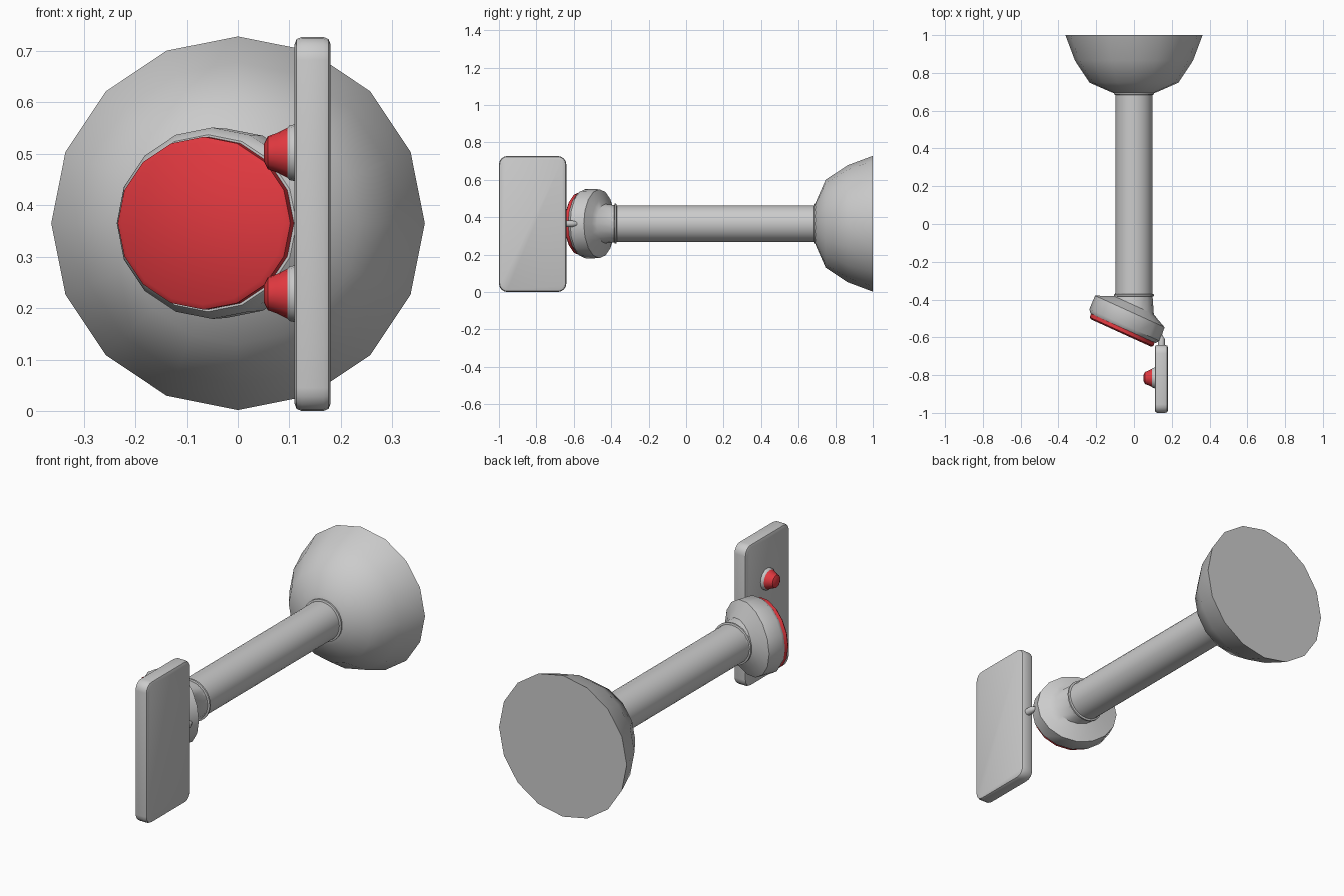
import bpy, bmesh, math

if "Cube" in bpy.data.objects:
    bpy.data.objects.remove(bpy.data.objects["Cube"])

CZ = 0.365  # height of the main axis

red = bpy.data.materials.new("red")
red.diffuse_color = (0.75, 0.04, 0.05, 1)
red.use_nodes = True
red.node_tree.nodes["Principled BSDF"].inputs["Base Color"].default_value = red.diffuse_color


def finish(name, bm, mat=None, angle=40):
    bmesh.ops.recalc_face_normals(bm, faces=bm.faces)
    me = bpy.data.meshes.new(name)
    bm.to_mesh(me)
    bm.free()
    ob = bpy.data.objects.new(name, me)
    bpy.context.collection.objects.link(ob)
    if mat:
        me.materials.append(mat)
    bpy.ops.object.select_all(action='DESELECT')
    ob.select_set(True)
    bpy.context.view_layer.objects.active = ob
    bpy.ops.object.shade_smooth_by_angle(angle=math.radians(angle))
    return ob


def loft(name, rings, sides=16, mat=None, angle=40, place=None):
    """Rings of (centre x, centre y, radius, slant) along y, capped at both ends."""
    bm = bmesh.new()
    loops = []
    for cx, cy, r, slant in rings:
        loop = []
        for i in range(sides):
            a = 2 * math.pi * i / sides
            dx, dz = r * math.cos(a), r * math.sin(a)
            p = (cx + dx, cy - slant * dx, CZ + dz)
            loop.append(bm.verts.new(place(p) if place else p))
        loops.append(loop)
    for a, b in zip(loops, loops[1:]):
        for i in range(sides):
            j = (i + 1) % sides
            bm.faces.new((a[i], a[j], b[j], b[i]))
    bm.faces.new(loops[0])
    bm.faces.new(loops[-1])
    return finish(name, bm, mat, angle)


def straight(points):
    return [(0, y, r, 0) for y, r in points]


# wide foot bowl
loft("base_bowl", straight([(1.0, .363), (.866, .313), (.748, .235), (.70, .125), (.69, .098)]))

# long tube with a thin collar at each end
loft("tube", straight([(.72, .098), (-.40, .098)]), sides=32)
for name, y in (("rear_collar", .69), ("front_collar", -.377)):
    loft(name, straight([(y + .007, .098), (y + .004, .107), (y - .004, .107), (y - .007, .098)]), sides=32)

# slanted head with its red face
S = 0.455
loft("head", [(0, -.36, .097, 0), (0, -.43, .105, S), (-.01, -.442, .135, S), (-.022, -.463, .184, S),
              (-.050, -.535, .186, S), (-.058, -.552, .172, S)])
loft("head_face", [(-.055, -.54, .168, S), (-.066, -.570, .168, S), (-.069, -.577, .158, S)], mat=red)

# side plate: rounded corners, then softened rim
bm = bmesh.new()
bmesh.ops.create_cube(bm, size=1)
for v in bm.verts:
    v.co = (.145 + .07 * v.co.x, -.82 + .36 * v.co.y, .3635 + .727 * v.co.z)
corners = [e for e in bm.edges if abs(e.verts[0].co.x - e.verts[1].co.x) > .01]
bmesh.ops.bevel(bm, geom=corners, offset=.045, segments=4, profile=.5, affect='EDGES')
rim = [e for e in bm.edges if abs(e.verts[0].co.x - e.verts[1].co.x) < .001]
bmesh.ops.bevel(bm, geom=rim, offset=.014, segments=2, profile=.5, affect='EDGES')
finish("side_plate", bm)

# hinge pin between plate and head
loft("hinge_pin", [(.145, -.66, .018, 0), (.145, -.61, .018, 0), (.14, -.59, .012, 0), (.13, -.56, .01, 0)], sides=12)

# pair of buttons on the inner side of the plate
for label, z in (("upper", .502), ("lower", .228)):
    # turn the lofted y axis onto x and move to the button centre
    def place(p, z=z):
        return (p[1], -.815 + p[0], z + p[2] - CZ)
    loft(label + "_button_ring", straight([(.115, .056), (.10, .053), (.095, .047)]), place=place)
    loft(label + "_button", straight([(.11, .048), (.095, .048), (.075, .038), (.058, .032), (.051, .018)]),
         mat=red, place=place)
